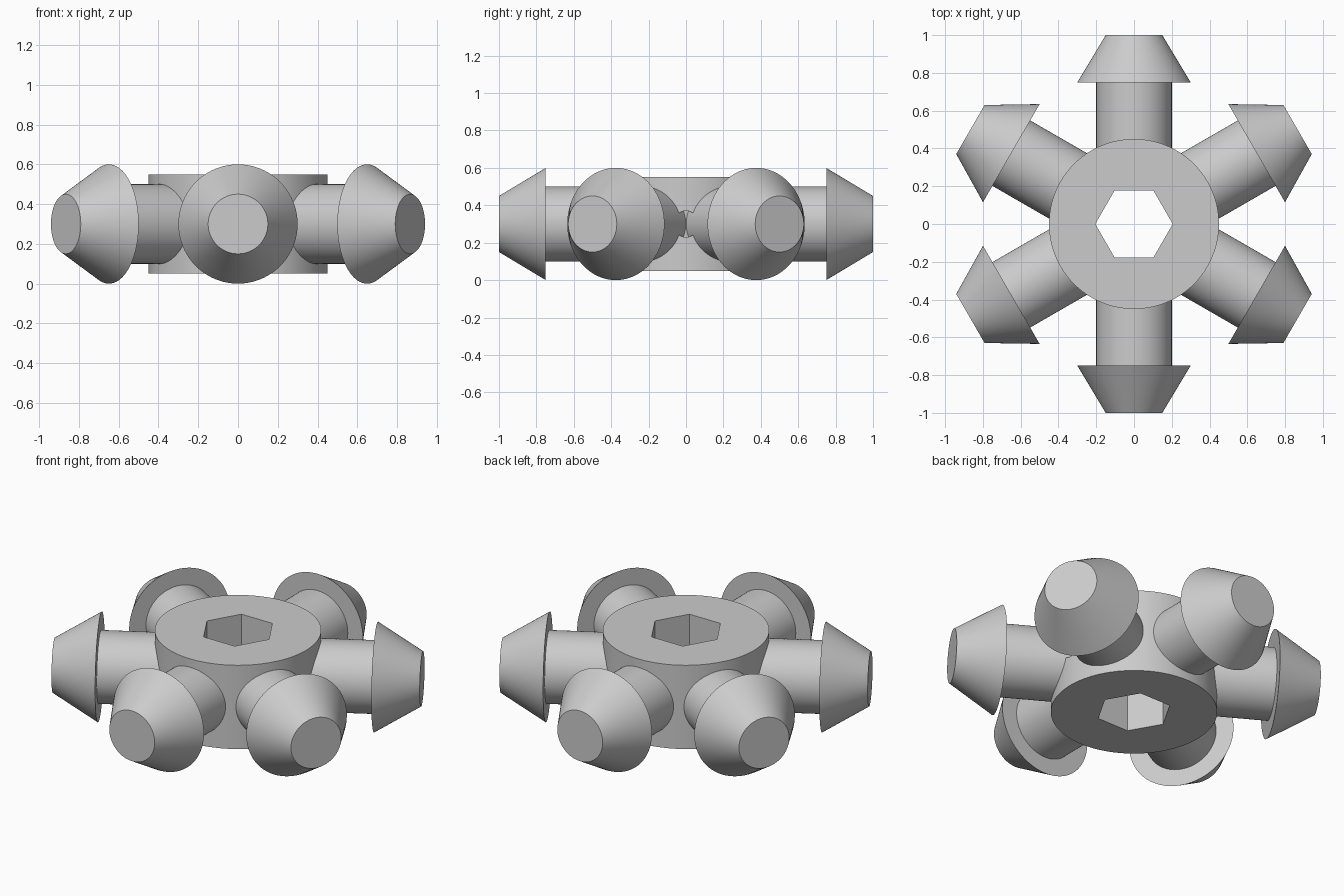
import bpy
import math
from mathutils import Matrix

default = bpy.data.objects.get("Cube")
if default:
    bpy.data.objects.remove(default, do_unlink=True)

MID_Z = 0.3

# Single grey material
grey = bpy.data.materials.new("plain_grey")
grey.use_nodes = True
grey.diffuse_color = (0.6, 0.6, 0.6, 1)
grey.node_tree.nodes["Principled BSDF"].inputs["Base Color"].default_value = (0.6, 0.6, 0.6, 1)


def finish(obj):
    bpy.ops.object.select_all(action="DESELECT")
    obj.select_set(True)
    bpy.context.view_layer.objects.active = obj
    bpy.ops.object.shade_smooth_by_angle(angle=math.radians(25))


def frustum(name, r1, r2, start, end, matrix, sides=96):
    """Round bar along local z from start to end, placed by matrix."""
    bpy.ops.mesh.primitive_cone_add(vertices=sides, radius1=r1, radius2=r2, depth=end - start)
    obj = bpy.context.object
    obj.name = obj.data.name = name
    obj.data.transform(matrix @ Matrix.Translation((0, 0, (start + end) / 2)))
    obj.data.materials.append(grey)
    return obj


def cut(target, cutter):
    cutter.hide_render = True
    mod = target.modifiers.new("cut", "BOOLEAN")
    mod.operation = "DIFFERENCE"
    mod.solver = "EXACT"
    mod.object = cutter
    bpy.context.view_layer.objects.active = target
    bpy.ops.object.modifier_apply(modifier=mod.name)
    bpy.data.objects.remove(cutter, do_unlink=True)


def outward(angle):
    """Turn local z to point radially at the given angle."""
    return (Matrix.Translation((0, 0, MID_Z)) @ Matrix.Rotation(angle, 4, "Z")
            @ Matrix.Rotation(math.pi / 2, 4, "Y"))


# Hub with hexagonal bore and a small side recess
hub = frustum("hub", 0.45, 0.45, 0.05, 0.55, Matrix.Identity(4), 128)
quarter_turn = Matrix.Rotation(math.pi / 2, 4, "Z")
cut(hub, frustum("hex_cutter", 0.205, 0.205, -0.2, 0.8, quarter_turn, 6))
cut(hub, frustum("recess_cutter", 0.07, 0.07, 0.4, 0.6, outward(0), 48))
finish(hub)

# Six arms, each a round shaft with a tapered barbed head
for i in range(6):
    place = outward(math.radians(30 + 60 * i))
    finish(frustum(f"arm_shaft_{i + 1}", 0.2, 0.2, 0.35, 0.76, place))
    finish(frustum(f"arm_head_{i + 1}", 0.3, 0.15, 0.75, 1.0, place))
